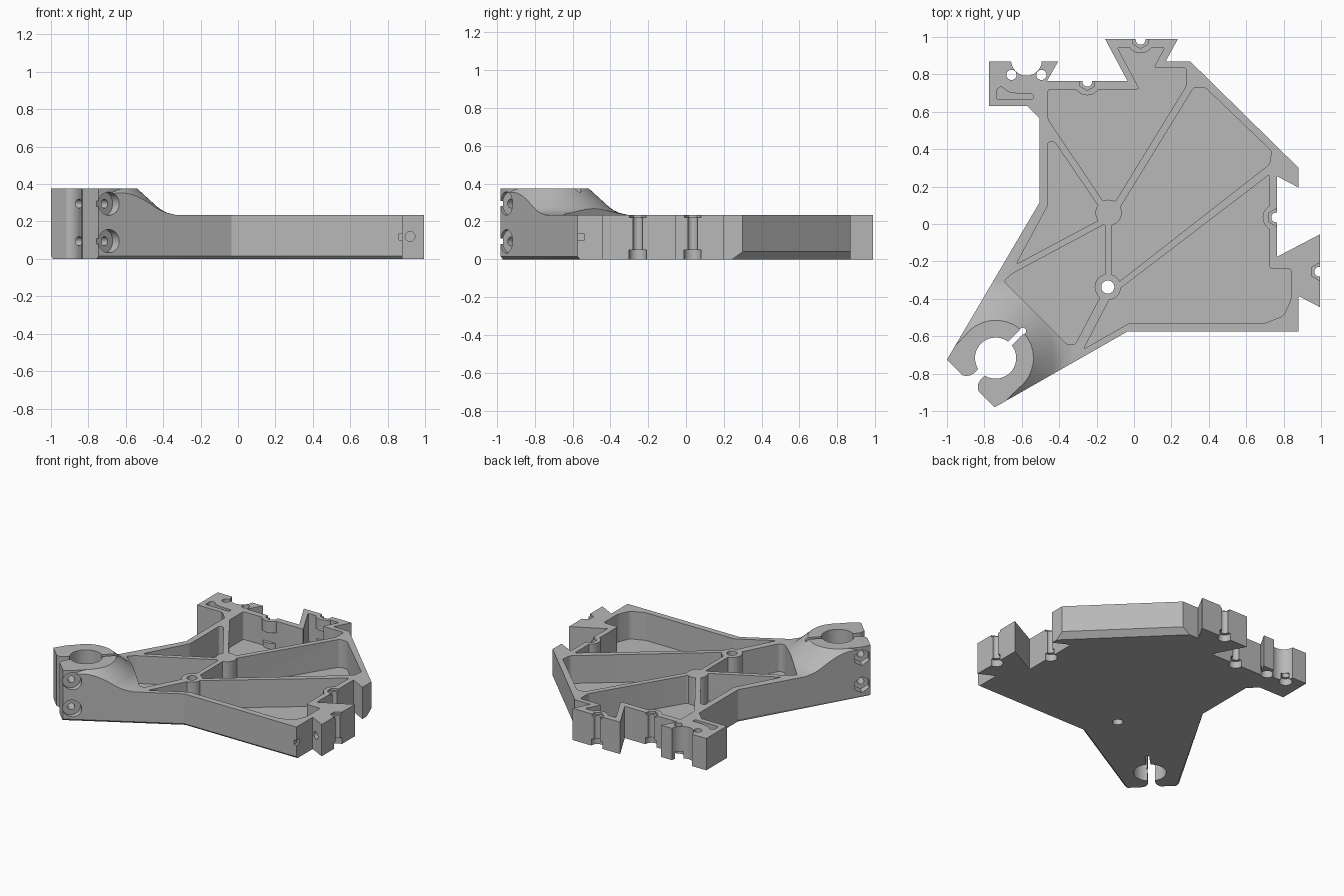
import bpy, bmesh, math
from mathutils import Vector, Matrix

cube = bpy.data.objects.get("Cube")
if cube:
    bpy.data.objects.remove(cube, do_unlink=True)

TOP, CLAMP_TOP, FLOOR = 0.235, 0.375, 0.03
BORE = Vector((-0.74, -0.717, 0))
UP = Vector((0, 0, 1))


def finish(name, bm):
    """Turn a bmesh into a linked object."""
    bmesh.ops.recalc_face_normals(bm, faces=bm.faces)
    mesh = bpy.data.meshes.new(name)
    bm.to_mesh(mesh)
    bm.free()
    obj = bpy.data.objects.new(name, mesh)
    bpy.context.collection.objects.link(obj)
    return obj


def prism(name, points, low, high, rounding=0):
    """Extrude a plan outline, optionally rounding its upright edges."""
    bm = bmesh.new()
    face = bm.faces.new([bm.verts.new((x, y, low)) for x, y in points])
    lifted = bmesh.ops.extrude_face_region(bm, geom=[face])["geom"]
    verts = [v for v in lifted if isinstance(v, bmesh.types.BMVert)]
    bmesh.ops.translate(bm, verts=verts, vec=UP * (high - low))
    if rounding:
        upright = [e for e in bm.edges
                   if abs(e.verts[0].co.z - e.verts[1].co.z) > 0.01]
        bmesh.ops.bevel(bm, geom=upright, offset=rounding, segments=4,
                        profile=0.5, affect='EDGES', clamp_overlap=True)
    return finish(name, bm)


def cylinder(name, center, radius, depth, axis=UP, sides=32):
    bm = bmesh.new()
    turn = axis.to_track_quat('Z', 'Y').to_matrix().to_4x4()
    bmesh.ops.create_cone(bm, cap_ends=True, segments=sides, radius1=radius,
                          radius2=radius, depth=depth,
                          matrix=Matrix.Translation(center) @ turn)
    return finish(name, bm)


def post(name, x, y, radius, low, high, sides=32):
    return cylinder(name, Vector((x, y, (low + high) / 2)), radius,
                    high - low, UP, sides)


def combine(target, tool, operation='DIFFERENCE'):
    """Apply a boolean and discard the tool."""
    tool.hide_render = True
    mod = target.modifiers.new("cut", 'BOOLEAN')
    mod.operation, mod.solver, mod.object = operation, 'EXACT', tool
    bpy.context.view_layer.objects.active = target
    bpy.ops.object.modifier_apply(modifier=mod.name)
    bpy.data.objects.remove(tool, do_unlink=True)


def along_arm(points):
    """Plan points given as distance towards the nose and sideways."""
    s = math.sqrt(0.5)
    return [(BORE.x - s * (u - v), BORE.y - s * (u + v)) for u, v in points]


# Plate outline with hook, dovetails, recesses and clamp arm
outline = [(-1, -0.725), (-0.505, 0.115), (-0.505, 0.565), (-0.57, 0.63),
           (-0.775, 0.63), (-0.775, 0.87), (-0.405, 0.87), (-0.465, 0.765),
           (-0.035, 0.765), (-0.155, 0.99), (0.235, 0.99), (0.17, 0.87),
           (0.3, 0.87), (0.88, 0.3), (0.88, 0.195), (0.765, 0.255),
           (0.765, -0.175), (0.995, -0.055), (0.995, -0.445), (0.88, -0.385),
           (0.88, -0.575), (-0.035, -0.575), (-0.745, -0.98)]
body = prism("ribbed_bracket", outline, 0, CLAMP_TOP)

# Chamfers under the long edges, wider on the slanted side
bm = bmesh.new()
bm.from_mesh(body.data)
groups = {0.04: [], 0.015: []}
for e in bm.edges:
    a, b = (v.co for v in e.verts)
    if max(a.z, b.z) < 0.01 and e.calc_length() > 0.5:
        mid = (a + b) / 2
        groups[0.04 if mid.x > 0.3 and mid.y > 0 else 0.015].append(e)
for size, edges in groups.items():
    bmesh.ops.bevel(bm, geom=edges, offset=size, segments=1, affect='EDGES')
bmesh.ops.recalc_face_normals(bm, faces=bm.faces)
bm.to_mesh(body.data)
bm.free()

# Height envelope: low plate rising in a flared boss at the clamp
envelope = prism("envelope", [(-2, -2), (2, -2), (2, 2), (-2, 2)], -0.2, TOP)
profile = [(0, 0.1), (0.43, 0.1), (0.43, 0.232), (0.4, 0.2365), (0.36, 0.247),
           (0.335, 0.259), (0.31, 0.277), (0.2, CLAMP_TOP + 0.002),
           (0.2, 0.5), (0, 0.5)]
bm = bmesh.new()
ring = [bm.verts.new(BORE + Vector((r, 0, z))) for r, z in profile]
lines = [bm.edges.new(pair) for pair in zip(ring, ring[1:])]
bmesh.ops.spin(bm, geom=ring + lines, cent=BORE, axis=UP,
               angle=math.tau, steps=64)
bmesh.ops.remove_doubles(bm, verts=bm.verts, dist=0.0001)
combine(envelope, finish("flare", bm), 'UNION')
nose = along_arm([(0, -0.2), (0.6, -0.2), (0.6, 0.2), (0, 0.2)])
combine(envelope, prism("nose", nose, 0.15, 0.5), 'UNION')
combine(body, envelope, 'INTERSECT')

# Half-open screw channels: x, y on the mating faces
channels = [(-0.25, 0.76), (0.035, 0.985), (0.76, 0.035), (0.99, -0.255)]
hubs = [(-0.136, 0.06), (-0.14, -0.337)]

# Pockets between the ribs, leaving hubs and nut bosses standing
pockets = {
    "left": [(-0.46, 0.44), (-0.425, 0.44), (-0.18, 0.08), (-0.18, 0.025),
             (-0.63, -0.215), (-0.46, 0.1)],
    "back": [(-0.46, 0.56), (-0.46, 0.72), (0.03, 0.72), (-0.09, 0.945),
             (0.165, 0.945), (0.105, 0.835), (0.28, 0.835), (0.28, 0.74),
             (-0.1, 0.12), (-0.16, 0.115)],
    "right": [(0.32, 0.73), (0.38, 0.73), (0.735, 0.39), (0.725, 0.32),
              (-0.12, -0.34), (-0.12, 0.0), (-0.085, 0.07)],
    "arm": [(-0.695, -0.305), (-0.65, -0.265), (-0.155, 0.0), (-0.155, -0.34),
            (-0.315, -0.645), (-0.355, -0.645)],
    "front": [(-0.1, -0.365), (0.725, 0.265), (0.725, -0.24), (0.84, -0.24),
              (0.84, -0.4), (0.8, -0.49), (0.7, -0.53), (-0.025, -0.53),
              (-0.27, -0.67), (-0.13, -0.4)],
}
for name, points in pockets.items():
    pocket = prism(name + "_pocket", points, FLOOR, 0.6, 0.014)
    for x, y in hubs:
        combine(pocket, post("hub", x, y, 0.07, -0.1, 0.8))
    for x, y in channels:
        combine(pocket, post("nut_boss", x, y, 0.072, 0.15, 0.8))
        combine(pocket, post("head_boss", x, y, 0.065, -0.1, 0.07))
    combine(body, pocket)

# Screw channels with head recess below and nut recess above
for x, y in channels:
    combine(body, post("shaft", x, y, 0.026, -0.1, 0.6))
    combine(body, post("head", x, y, 0.046, -0.1, 0.05))
    combine(body, post("nut", x, y, 0.046, 0.22, 0.6, 6))

# Through hole in the front hub
combine(body, post("hub_hole", *hubs[1], 0.035, -0.1, 0.6))

# Hook: round notch, two bolt holes and a shallow curved pocket
combine(body, post("notch", -0.575, 0.875, 0.082, -0.1, 0.6, 48))
for x in (-0.655, -0.495):
    combine(body, post("bolt_hole", x, 0.797, 0.027, -0.1, 0.6))
    combine(body, post("bolt_head", x, 0.797, 0.045, -0.1, 0.05))
hook_pocket = [(-0.735, 0.667), (-0.735, 0.72), (-0.71, 0.735), (-0.67, 0.705),
               (-0.61, 0.695), (-0.54, 0.695), (-0.54, 0.667)]
combine(body, prism("hook_pocket", hook_pocket, 0.1, 0.6, 0.01))

# Clamp bore, flared front split and narrow rear slit
combine(body, post("bore", BORE.x, BORE.y, 0.11, -0.1, 0.6, 64))
half = [(0, 0.025), (0.14, 0.025), (0.16, 0.03), (0.178, 0.043), (0.2, 0.075)]
split = half + [(u, -v) for u, v in reversed(half)]
combine(body, prism("split", along_arm(split), -0.1, 0.6))
slit = [(0, 0.014), (-0.205, 0.014), (-0.205, -0.014), (0, -0.014)]
combine(body, prism("slit", along_arm(slit), -0.1, 0.6))
tip = along_arm([(-0.205, 0)])[0]
combine(body, post("slit_end", *tip, 0.018, -0.1, 0.6, 16))

# Clamp screws across the split: shaft, round head recess, hex nut recess
across = Vector((1, -1, 0)).normalized()
for z in (0.095, 0.295):
    mid = Vector((-0.82, -0.82, z))
    for name, offset, radius, depth, sides in (
            ("clamp_shaft", 0, 0.024, 0.8, 24),
            ("clamp_head", 0.25, 0.062, 0.2, 32),
            ("clamp_nut", -0.25, 0.058, 0.2, 6)):
        spot = mid + across * offset
        combine(body, cylinder(name, spot, radius, depth, across, sides))

# Small pin hole in the side dovetail and notch in the corner
combine(body, cylinder("pin_hole", Vector((0.92, -0.41, 0.12)), 0.026, 0.16,
                       Vector((0, 1, 0)), 24))
corner = [(0.86, -0.575), (0.9, -0.575), (0.9, -0.54), (0.86, -0.54)]
combine(body, prism("corner_notch", corner, 0.1, 0.135))

# Plain grey finish
grey = bpy.data.materials.new("mid_grey")
grey.use_nodes = True
colour = (0.48, 0.48, 0.48, 1)
grey.diffuse_color = colour
grey.node_tree.nodes["Principled BSDF"].inputs["Base Color"].default_value = colour
body.data.materials.clear()
body.data.materials.append(grey)
for polygon in body.data.polygons:
    polygon.material_index = 0

bpy.ops.object.select_all(action='DESELECT')
body.select_set(True)
bpy.context.view_layer.objects.active = body
bpy.ops.object.shade_smooth_by_angle(angle=math.radians(25))
